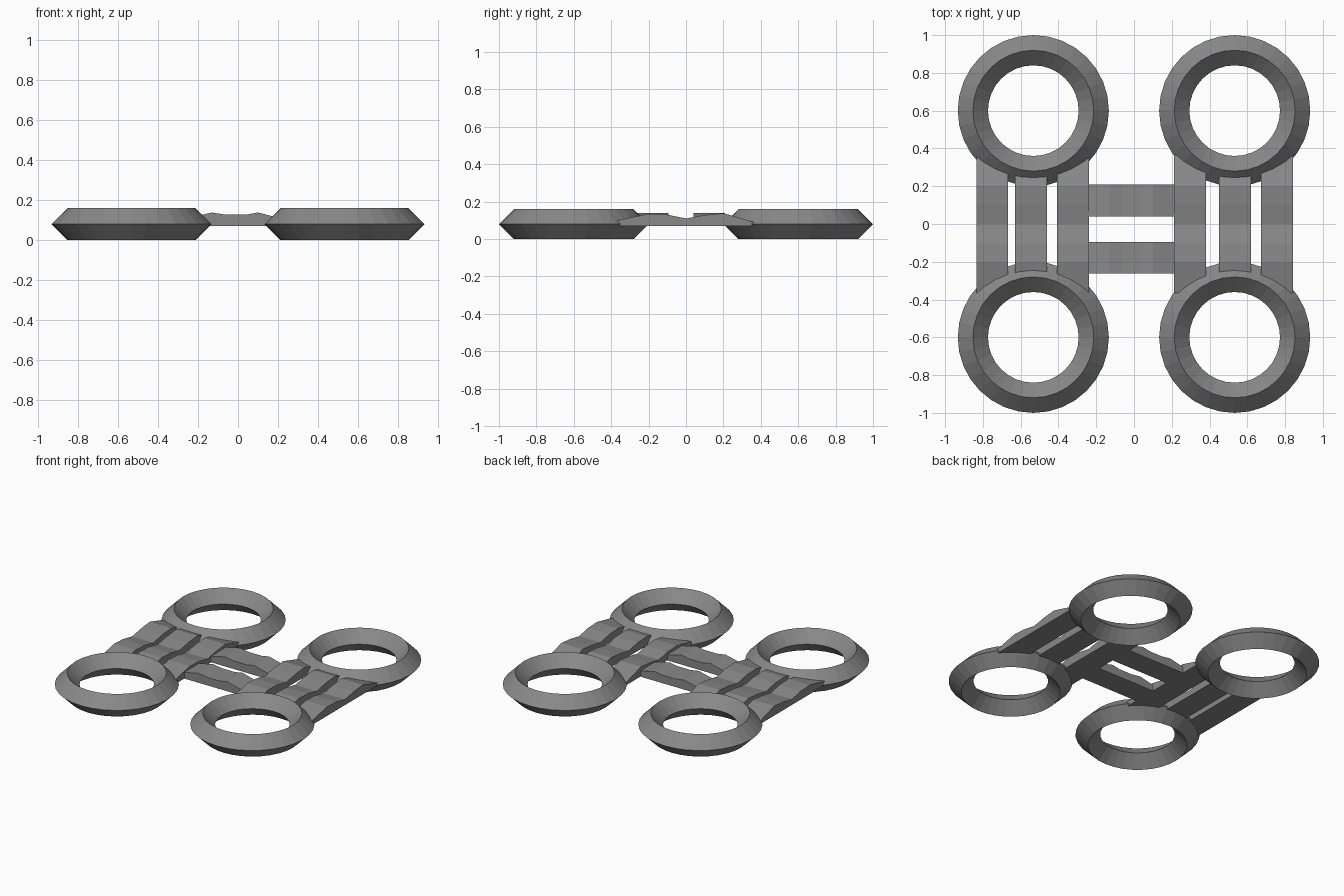
import bpy, bmesh
from math import cos, sin, tau

if "Cube" in bpy.data.objects:
    bpy.data.objects.remove(bpy.data.objects["Cube"])

grey = bpy.data.materials.new("dark_grey")
grey.diffuse_color = (0.25, 0.25, 0.25, 1)
grey.use_nodes = True
grey.node_tree.nodes["Principled BSDF"].inputs["Base Color"].default_value = grey.diffuse_color


def make_object(name, bm):
    bmesh.ops.recalc_face_normals(bm, faces=bm.faces)
    mesh = bpy.data.meshes.new(name)
    bm.to_mesh(mesh)
    bm.free()
    mesh.materials.append(grey)
    obj = bpy.data.objects.new(name, mesh)
    bpy.context.collection.objects.link(obj)
    return obj


def ring(name, x, y, major=0.32, minor=0.08, sides=32):
    # Diamond section swept around a circle
    section = [(major + minor, 0.08), (major, 0.16), (major - minor, 0.08), (major, 0.0)]
    bm = bmesh.new()
    loops = [[bm.verts.new((x + r * cos(tau * i / sides), y + r * sin(tau * i / sides), z))
              for r, z in section] for i in range(sides)]
    for i in range(sides):
        a, b = loops[i], loops[(i + 1) % sides]
        for j in range(4):
            k = (j + 1) % 4
            bm.faces.new((a[j], b[j], b[k], a[k]))
    return make_object(name, bm)


def strap(name, profile, centre, width, along_y, bottom=0.07):
    # Flat underside, wavy top; profile is (position, top height)
    bm = bmesh.new()
    rows = []
    for p, top in profile:
        row = []
        for side, z in ((-1, bottom), (1, bottom), (1, top), (-1, top)):
            w = centre + side * width / 2
            row.append(bm.verts.new((w, p, z) if along_y else (p, w, z)))
        rows.append(row)
    for a, b in zip(rows, rows[1:]):
        for j in range(4):
            k = (j + 1) % 4
            bm.faces.new((a[j], b[j], b[k], a[k]))
    bm.faces.new(rows[0])
    bm.faces.new(rows[-1])
    return make_object(name, bm)


# Four rings
for x, sx in ((-0.533, "left"), (0.533, "right")):
    for y, sy in ((-0.6, "front"), (0.6, "back")):
        ring(f"ring_{sx}_{sy}", x, y)

# Wavy straps joining front and back rings; the middle ones stop inside the rings
long_wave = [(-0.365, 0.10), (-0.2, 0.135), (-0.1, 0.13), (0, 0.11),
             (0.1, 0.128), (0.2, 0.138), (0.365, 0.09)]
short_wave = [(-0.3, 0.115)] + long_wave[1:-1] + [(0.3, 0.11)]
for i, x in enumerate((-0.75, -0.545, -0.323, 0.297, 0.535, 0.757)):
    wave = short_wave if i in (1, 4) else long_wave
    strap(f"long_strap_{i + 1}", wave, x, 0.168, True)

# Cross straps joining the left and right halves
cross_wave = [(-0.36, 0.09), (-0.2, 0.122), (-0.13, 0.138), (-0.06, 0.127),
              (0.04, 0.127), (0.1, 0.138), (0.19, 0.115), (0.36, 0.09)]
for i, y in enumerate((-0.178, 0.124)):
    strap(f"cross_strap_{i + 1}", cross_wave, y, 0.168, False)
